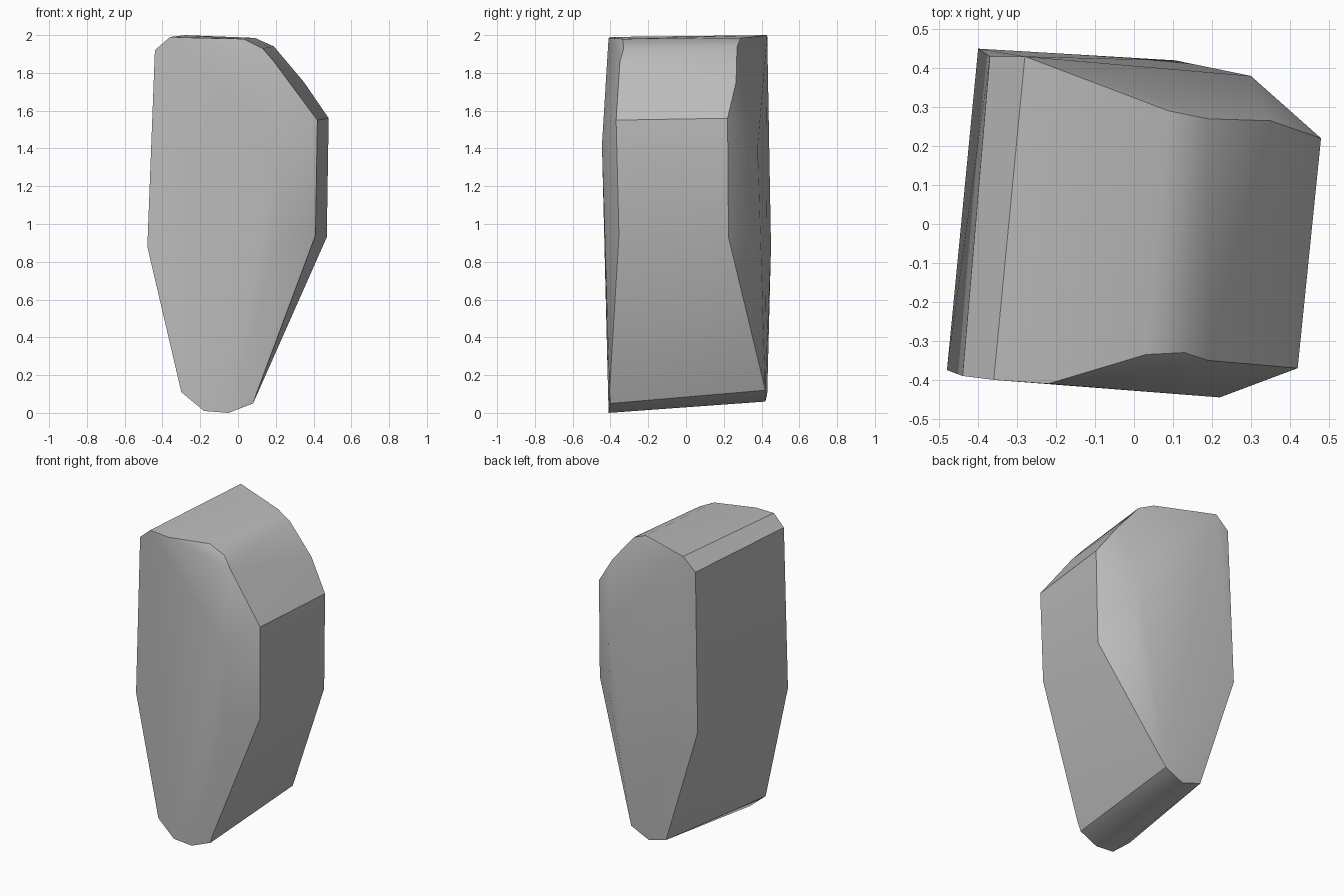
import bpy
import bmesh
from math import radians

cube = bpy.data.objects.get("Cube")
if cube:
    bpy.data.objects.remove(cube, do_unlink=True)

# One plain stone colour
stone = bpy.data.materials.new("stone grey")
stone.use_nodes = True
grey = (0.5, 0.5, 0.5, 1)
stone.diffuse_color = grey
stone.node_tree.nodes["Principled BSDF"].inputs["Base Color"].default_value = grey

# Corners around the front face, with its cut-back right shoulder
front_ring = [
    (-.48, -.375, .88), (-.44, -.39, 1.92), (-.36, -.40, 1.99), (-.22, -.41, 1.985),
    (.03, -.335, 1.98), (.13, -.33, 1.93), (.19, -.35, 1.86), (.42, -.37, 1.55),
    (.41, -.355, .94), (.10, -.405, .11), (.08, -.40, .05),
    (-.05, -.41, 0), (-.18, -.41, .01), (-.30, -.40, .11),
]
# Slight swell on the front face
front_swell = [(.22, -.445, 1.42), (.23, -.43, .95)]

# Corners around the back face
back_face = [
    (-.40, .45, .88), (-.37, .43, 1.92), (-.28, .43, 2.0),
    (.30, .38, 1.41), (.29, .38, .92),
    (.105, .42, .12), (-.025, .42, .06), (-.156, .43, .10),
]
# Outer edge of the large chamfer at the back
back_chamfer = [
    (.09, .29, 1.985), (.19, .27, 1.94), (.35, .265, 1.75),
    (.48, .22, 1.56), (.47, .225, .93),
]

# Wrap the corners in a faceted stone body
bm = bmesh.new()
for point in front_ring + front_swell + back_face + back_chamfer:
    bm.verts.new(point)
hull = bmesh.ops.convex_hull(bm, input=bm.verts)
loose = [v for v in bm.verts if not v.link_faces]
bmesh.ops.delete(bm, geom=loose, context="VERTS")
bmesh.ops.recalc_face_normals(bm, faces=bm.faces)

mesh = bpy.data.meshes.new("stone_body")
bm.to_mesh(mesh)
bm.free()
mesh.materials.append(stone)
body = bpy.data.objects.new("stone_body", mesh)
bpy.context.collection.objects.link(body)

# Soft shading across gentle bends, crisp edges elsewhere
bpy.ops.object.select_all(action="DESELECT")
body.select_set(True)
bpy.context.view_layer.objects.active = body
bpy.ops.object.shade_smooth_by_angle(angle=radians(30))
